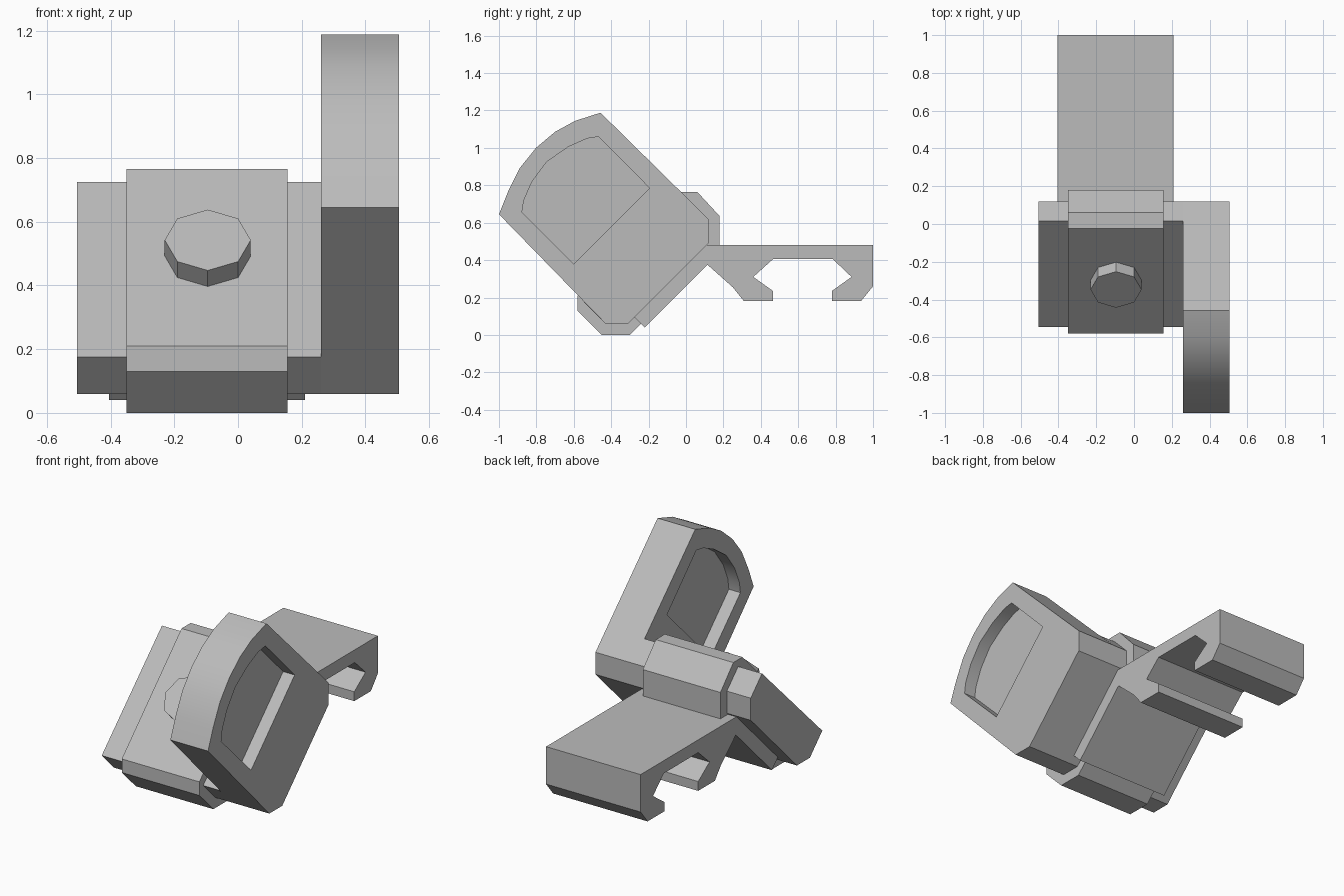
import bpy
import bmesh
import math
from mathutils import Matrix, Vector

cube = bpy.data.objects.get("Cube")
if cube:
    bpy.data.objects.remove(cube, do_unlink=True)

grey = bpy.data.materials.new("plain grey")
grey.use_nodes = True
grey.diffuse_color = (0.5, 0.5, 0.5, 1)
grey.node_tree.nodes["Principled BSDF"].inputs["Base Color"].default_value = (0.5, 0.5, 0.5, 1)


def add_object(name, bm):
    bmesh.ops.recalc_face_normals(bm, faces=bm.faces)
    mesh = bpy.data.meshes.new(name)
    bm.to_mesh(mesh)
    bm.free()
    mesh.materials.append(grey)
    obj = bpy.data.objects.new(name, mesh)
    bpy.context.collection.objects.link(obj)
    return obj


def extrude_profile(name, profile, x0, x1):
    """Extrude a (y, z) outline from x0 to x1."""
    bm = bmesh.new()
    face = bm.faces.new([bm.verts.new((x0, y, z)) for y, z in profile])
    new = bmesh.ops.extrude_face_region(bm, geom=[face])["geom"]
    verts = [v for v in new if isinstance(v, bmesh.types.BMVert)]
    bmesh.ops.translate(bm, verts=verts, vec=(x1 - x0, 0, 0))
    return add_object(name, bm)


# Chamfered lower edge shared by the slab and the tall side housing
lower_edge = [(0.12, 0.62), (0.12, 0.49), (-0.31, 0.06), (-0.43, 0.06)]

# Tilted slab
extrude_profile("body_slab", lower_edge + [(-0.545, 0.175), (0.015, 0.725)], -0.505, 0.26)

# Tall side housing with rounded end
arc = [(-1.0, 0.645), (-0.952, 0.765), (-0.888, 0.893), (-0.802, 1.0),
       (-0.70, 1.086), (-0.594, 1.144), (-0.457, 1.188)]
housing = extrude_profile("side_housing", lower_edge + arc, 0.26, 0.505)

# Shallow window recess on both faces of the housing
recess = [(-0.60, 0.38), (-0.195, 0.785), (-0.467, 1.06), (-0.53, 1.05), (-0.63, 1.005),
          (-0.745, 0.925), (-0.823, 0.82), (-0.867, 0.72), (-0.877, 0.655)]
depth = 0.075
for x0, x1 in ((0.16, 0.26 + depth), (0.505 - depth, 0.6)):
    cutter = extrude_profile("recess_cutter", recess, x0, x1)
    cutter.hide_render = True
    mod = housing.modifiers.new("recess", "BOOLEAN")
    mod.operation = "DIFFERENCE"
    mod.solver = "EXACT"
    mod.object = cutter
    bpy.context.view_layer.objects.active = housing
    bpy.ops.object.modifier_apply(modifier=mod.name)
    bpy.data.objects.remove(cutter, do_unlink=True)

# Smooth the rounded end, keep corners sharp
bpy.ops.object.select_all(action="DESELECT")
housing.select_set(True)
bpy.context.view_layer.objects.active = housing
bpy.ops.object.shade_smooth_by_angle(angle=math.radians(30))

# Thicker central hub
extrude_profile("central_hub", [
    (-0.58, 0.21), (-0.025, 0.765), (0.06, 0.765), (0.18, 0.635), (0.18, 0.48),
    (-0.3, 0), (-0.45, 0), (-0.58, 0.13)], -0.35, 0.155)

# Clamp arm with rail slot
extrude_profile("rail_clamp", [
    (-0.31, 0.13), (-0.22, 0.04), (0.115, 0.375), (0.25, 0.255), (0.31, 0.18),
    (0.465, 0.18), (0.465, 0.235), (0.36, 0.31), (0.465, 0.405), (0.785, 0.405),
    (0.885, 0.31), (0.78, 0.235), (0.78, 0.18), (0.935, 0.18), (1.0, 0.26),
    (1.0, 0.48), (0.04, 0.48)], -0.405, 0.21)

# Eight-sided knob standing on the sloped front of the hub
bm = bmesh.new()
axis = Vector((0, -1, 1)).normalized()
height = 0.073
place = Matrix.Translation(Vector((-0.095, -0.296, 0.491)) + axis * height / 2)
bmesh.ops.create_cone(bm, cap_ends=True, segments=8, radius1=0.135, radius2=0.135,
                      depth=height, matrix=place @ Matrix.Rotation(math.radians(45), 4, "X"))
add_object("front_knob", bm)
